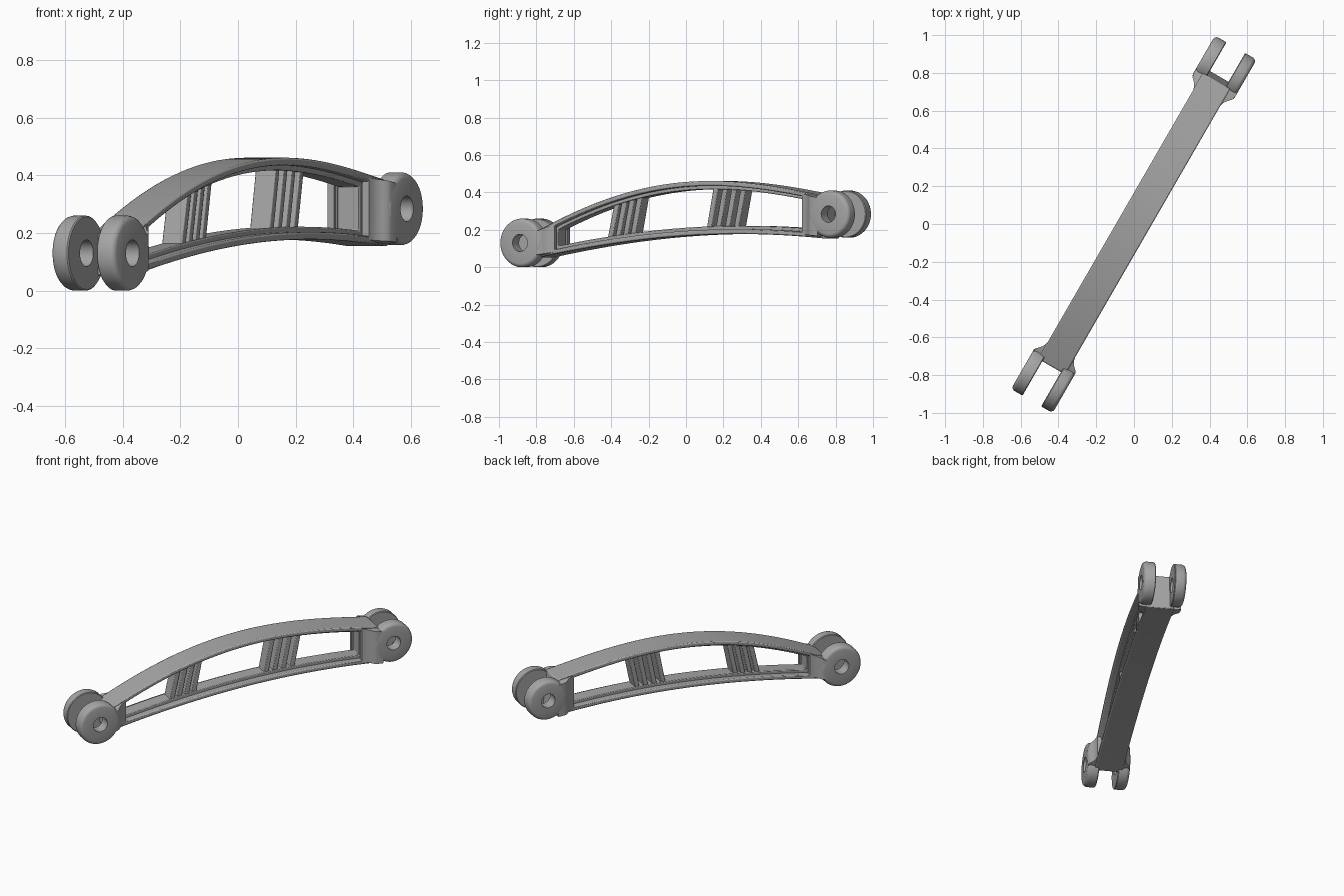
import bpy, bmesh, math

cube = bpy.data.objects.get("Cube")
if cube:
    bpy.data.objects.remove(cube)

HEADING = math.radians(60)      # direction of the arm on the ground plane

grey = bpy.data.materials.new("cast_grey")
grey.use_nodes = True
grey.diffuse_color = (0.38, 0.38, 0.38, 1)
grey.node_tree.nodes["Principled BSDF"].inputs["Base Color"].default_value = grey.diffuse_color


def curve_through(points):
    """Smooth polynomial through a few (s, z) points."""
    def z(s):
        total = 0
        for i, (si, zi) in enumerate(points):
            for j, (sj, _) in enumerate(points):
                if i != j:
                    zi *= (s - sj) / (si - sj)
            total += zi
        return total
    return z


top = curve_through([(-.85, .205), (-.41, .375), (.1, .459), (.5, .443), (.85, .39)])
bottom = curve_through([(-.82, .06), (-.45, .12), (-.08, .16), (.29, .177), (.75, .165)])


def finish(name, bm, bevel=0.0):
    bmesh.ops.recalc_face_normals(bm, faces=bm.faces)
    mesh = bpy.data.meshes.new(name)
    bm.to_mesh(mesh)
    bm.free()
    mesh.materials.append(grey)
    ob = bpy.data.objects.new(name, mesh)
    bpy.context.collection.objects.link(ob)
    ob.rotation_euler.z = HEADING
    bpy.ops.object.select_all(action='DESELECT')
    ob.select_set(True)
    bpy.context.view_layer.objects.active = ob
    bpy.ops.object.shade_smooth_by_angle(angle=math.radians(35))
    if bevel:
        mod = ob.modifiers.new("soft_edges", 'BEVEL')
        mod.width = bevel
        mod.segments = 2
        mod.limit_method = 'ANGLE'
        mod.angle_limit = math.radians(40)
    return ob


def bridge(bm, loops, closed):
    """Join successive point loops with quads."""
    rings = [[bm.verts.new(p) for p in loop] for loop in loops]
    n = len(rings[0])
    pairs = list(zip(rings, rings[1:]))
    if closed:
        pairs.append((rings[-1], rings[0]))
    else:
        bm.faces.new(rings[0])
        bm.faces.new(rings[-1])
    for a, b in pairs:
        for i in range(n):
            k = (i + 1) % n
            bm.faces.new((a[i], a[k], b[k], b[i]))


def outline(start, end, inset, foot=0.0, steps=40):
    """Side outline between the two arcs; foot pushes out the lower far end."""
    span = [i / steps for i in range(steps + 1)]
    upper = [start + (end - start) * t for t in span]
    lower = [start + (end + foot - start) * t for t in reversed(span)]
    return [(s, top(s) - inset) for s in upper] + [(s, bottom(s) + inset) for s in lower]


def frame(name, outer, inner, half, bevel):
    bm = bmesh.new()
    bridge(bm, [[(s, v, z) for s, z in shape] for shape, v in
                ((outer, -half), (outer, half), (inner, half), (inner, -half))], True)
    return finish(name, bm, bevel)


# Arched flange frame and the recessed web inside it
frame("flange_frame", outline(-.872, .875, 0, .028), outline(-.78, .78, .026), .083, .007)
frame("web_frame", outline(-.80, .80, .02), outline(-.765, .765, .044), .045, .004)

# Two groups of four slanted ribs
for group, low, high, pitch in (("front", -.446, -.405, .047), ("back", .165, .207, .056)):
    for i in range(4):
        bm = bmesh.new()
        a, b, h = low + i * pitch, high + i * pitch, .015
        shape = [(a - h, bottom(a) + .035), (a + h, bottom(a) + .035),
                 (b + h, top(b) - .035), (b - h, top(b) - .035)]
        bridge(bm, [[(s, v, z) for s, z in shape] for v in (-.04, .04)], False)
        finish(f"{group}_rib_{i + 1}", bm, .004)

# Clevis at each end: flared shoulders and two drilled round lugs
for end, sign, z0, radius, hole in (("front", -1, .13, .13, .046), ("back", 1, .284, .126, .044)):
    for side, mirror in (("left", -1), ("right", 1)):
        bm = bmesh.new()
        sections = []
        for s, v in ((.765, .083), (.785, .087), (.803, .096), (.818, .109), (.828, .12),
                     (.845, .126), (.885, .126)):
            s *= sign
            zt, zb = top(s) - .004, bottom(s) + .004
            sections.append([(s, mirror * .058, zb), (s, mirror * v, zb + .008),
                             (s, mirror * v, zt - .008), (s, mirror * .058, zt)])
        bridge(bm, sections, False)
        finish(f"{end}_{side}_shoulder", bm)

        bm = bmesh.new()
        profile = [(hole, .057), (radius - .004, .057), (radius, .061), (radius, .107),
                   (radius - .003, .116), (radius - .01, .124), (radius - .02, .127), (hole, .127)]
        turns = [math.tau * i / 64 for i in range(64)]
        bridge(bm, [[(sign * .952 + r * math.cos(a), mirror * v, z0 + r * math.sin(a))
                     for a in turns] for r, v in profile], True)
        finish(f"{end}_{side}_lug", bm)
